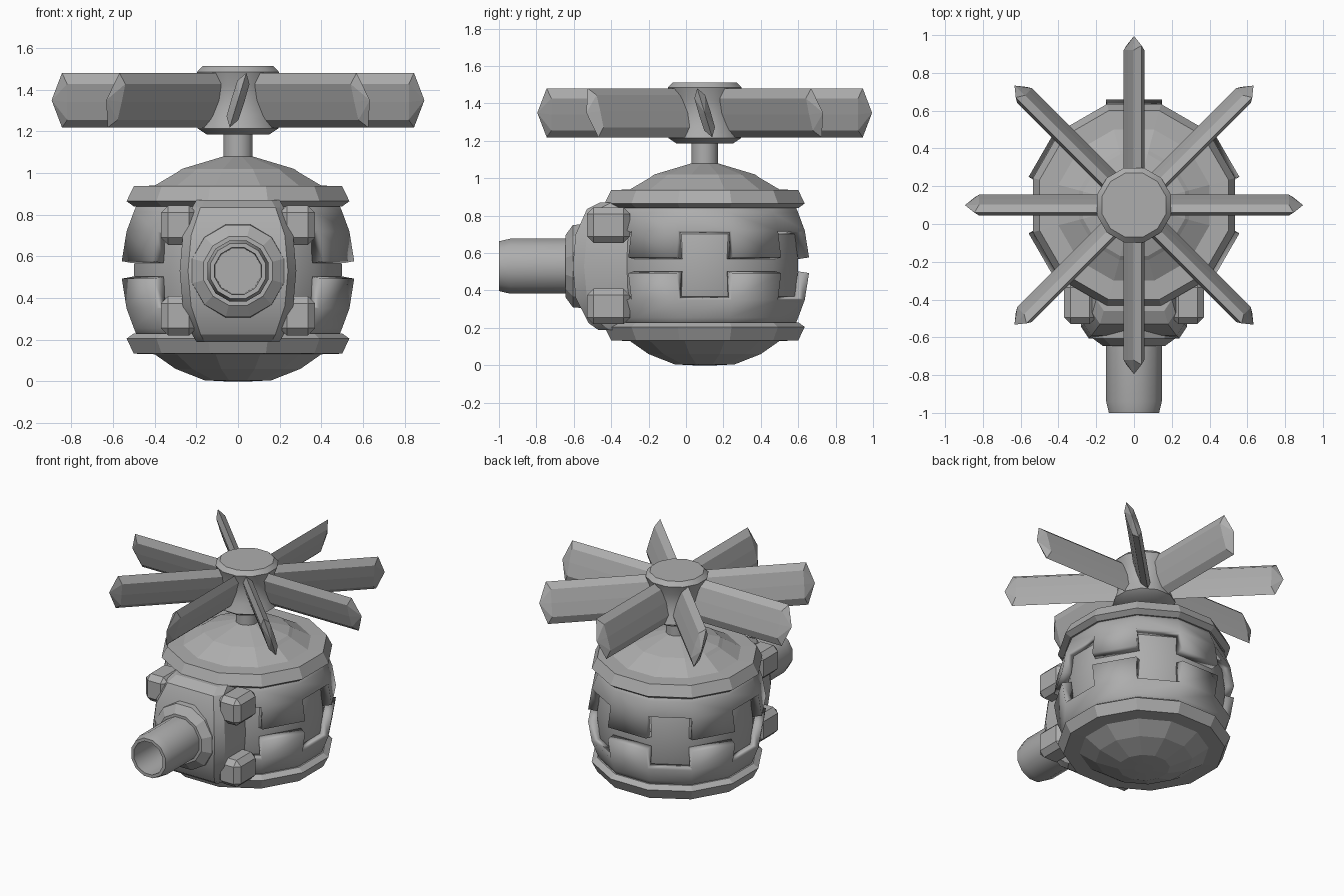
import bpy, bmesh, math
from mathutils import Matrix, Vector

if "Cube" in bpy.data.objects:
    bpy.data.objects.remove(bpy.data.objects["Cube"])

grey = bpy.data.materials.new("grey_metal")
grey.diffuse_color = (0.42, 0.42, 0.42, 1)
grey.use_nodes = True
grey.node_tree.nodes["Principled BSDF"].inputs["Base Color"].default_value = grey.diffuse_color

CY, CZ = 0.1, 0.535          # centre of the body
SEG = 12
STEP = 2 * math.pi / SEG


def finish(bm, name, smooth=None):
    bmesh.ops.recalc_face_normals(bm, faces=bm.faces)
    me = bpy.data.meshes.new(name)
    bm.to_mesh(me)
    bm.free()
    me.materials.append(grey)
    ob = bpy.data.objects.new(name, me)
    bpy.context.collection.objects.link(ob)
    if smooth:
        bpy.ops.object.select_all(action='DESELECT')
        ob.select_set(True)
        bpy.context.view_layer.objects.active = ob
        bpy.ops.object.shade_smooth_by_angle(angle=math.radians(smooth))
    return ob


def ring(bm, r, z):
    """Twelve-sided ring whose flats lie at distance r from the axis."""
    R = r / math.cos(STEP / 2)
    return [bm.verts.new((R * math.cos((i - .5) * STEP),
                          R * math.sin((i - .5) * STEP), z)) for i in range(SEG)]


def bridge(bm, a, b, skip=lambda i: False):
    n = len(a)
    for i in range(n):
        if not skip(i):
            bm.faces.new((a[i], a[(i + 1) % n], b[(i + 1) % n], b[i]))


def lathe(name, profile, matrix, smooth=None):
    bm = bmesh.new()
    rings = [ring(bm, r, z) for r, z in profile]
    for a, b in zip(rings, rings[1:]):
        bridge(bm, a, b)
    bm.faces.new(rings[0])
    bm.faces.new(rings[-1])
    bm.transform(matrix)
    return finish(bm, name, smooth)


axis = Matrix.Translation((0, CY, 0))
mid = Matrix.Translation((0, CY, CZ))
flip = Matrix.Diagonal((1, 1, -1, 1))

# inner body
lathe("body", [(.43, -.34), (.47, -.24), (.492, -.12), (.5, 0),
               (.492, .12), (.47, .24), (.43, .34)], mid, 35)

# rimmed caps, top and bottom
rim = [(.42, .305), (.50, .305), (.535, .33), (.50, .402), (.40, .405)]
lathe("top_cap", rim + [(.29, .47), (.27, .485), (.07, .545)], mid)
lathe("bottom_cap", rim + [(.30, .475), (.16, .53), (.06, .535)], mid @ flip)

# notched armour shells: every other facet is cut short
for name, m in (("upper_shell", mid), ("lower_shell", mid @ flip)):
    bm = bmesh.new()
    rings = [ring(bm, r, z) for r, z in
             ((.475, .34), (.50, .28), (.535, .185), (.558, .042))]
    for n, (a, b) in enumerate(zip(rings, rings[1:])):
        bridge(bm, a, b, lambda i: n == 2 and i % 2 == 0)
    bm.transform(m)
    ob = finish(bm, name, 35)
    sol = ob.modifiers.new("thickness", 'SOLIDIFY')
    sol.thickness = .06
    sol.offset = -1

# curved front plate, lofted upward
bm = bmesh.new()
prev = None
for z, w, y in ((.19, .20, -.47), (.225, .22, -.52), (.36, .265, -.59), (.53, .28, -.605),
                (.70, .265, -.59), (.835, .22, -.53), (.87, .20, -.46)):
    sec = [bm.verts.new(p) for p in
           ((-w, -.3, z), (-w, y + .06, z), (-w + .04, y, z),
            (w - .04, y, z), (w, y + .06, z), (w, -.3, z))]
    if prev:
        bridge(bm, prev, sec)
    else:
        bm.faces.new(sec)
    prev = sec
bm.faces.new(prev)
finish(bm, "front_plate", 25)

# corner bolts beside the plate
for sx in (-1, 1):
    for z in (.75, .315):
        bm = bmesh.new()
        bmesh.ops.create_cube(bm, size=1, matrix=Matrix.Translation((sx * .285, -.415, z))
                              @ Matrix.Diagonal((.17, .23, .19, 1)))
        bmesh.ops.bevel(bm, geom=bm.edges[:], offset=.035, segments=1, affect='EDGES')
        finish(bm, "corner_bolt")

# collar and hollow barrel, pointing forward
forward = Matrix.Translation((0, 0, .53)) @ Matrix.Rotation(math.pi / 2, 4, 'X')
lathe("collar", [(.225, .54), (.22, .605), (.165, .645), (.14, .645)], forward)
lathe("barrel", [(.147, .6), (.147, .94), (.133, 1.0), (.112, 1.0), (.108, .7)], forward, 35)

# rotor shaft and hub
lathe("rotor_shaft", [(.07, 1.05), (.07, 1.22)], axis, 35)
lathe("rotor_hub", [(.15, 1.185), (.195, 1.215), (.175, 1.28), (.165, 1.35), (.175, 1.42),
                    (.197, 1.485), (.17, 1.513)], axis, 35)

# rotor blades: four tilted bars through the hub
SECTION = ((0, .137), (.03, .09), (.032, 0), (.03, -.09),
           (0, -.137), (-.03, -.09), (-.032, 0), (-.03, .09))
tilt = Matrix.Rotation(math.radians(17), 4, 'X')
for k in range(4):
    bm = bmesh.new()
    ends = []
    for s in (-1, 1):
        sec = [bm.verts.new((s * (.845 if u == 0 else .82), u, w)) for u, w in SECTION]
        tip = bm.verts.new((s * .895, 0, 0))
        for i in range(8):
            bm.faces.new((sec[i], sec[(i + 1) % 8], tip))
        ends.append(sec)
    bridge(bm, *ends)
    bm.transform(Matrix.Translation((0, CY, 1.35))
                 @ Matrix.Rotation(math.radians(90 - 45 * k), 4, 'Z') @ tilt)
    finish(bm, "rotor_blade_pair")
